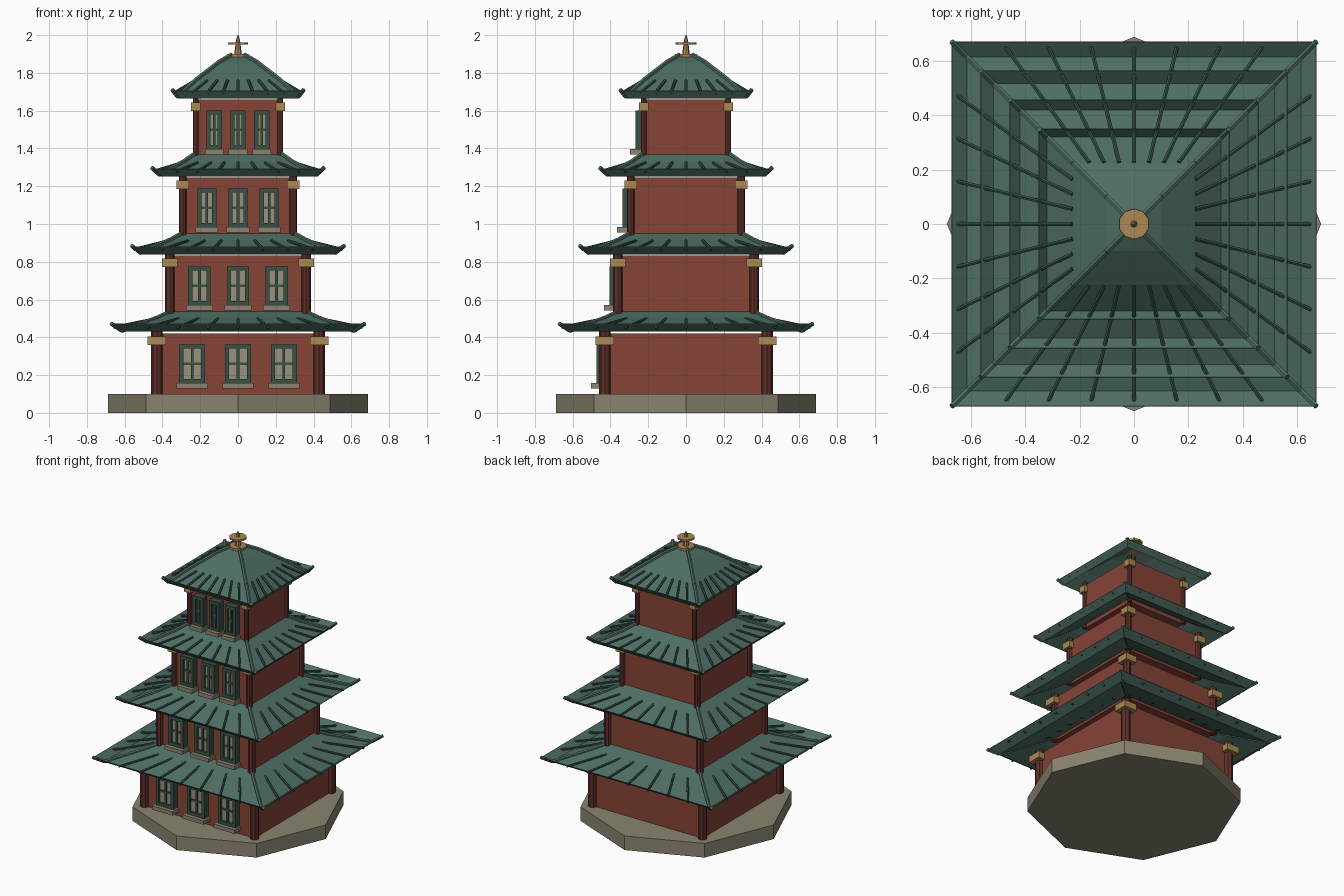
import bpy, bmesh, math
from mathutils import Matrix, Vector

cube = bpy.data.objects.get("Cube")
if cube:
    bpy.data.objects.remove(cube, do_unlink=True)


def material(name, code):
    def linear(c):
        c /= 255
        return c / 12.92 if c < 0.04 else ((c + 0.055) / 1.055) ** 2.4
    color = [linear(v) for v in bytes.fromhex(code)] + [1]
    m = bpy.data.materials.new(name)
    m.use_nodes = True
    m.diffuse_color = color
    m.node_tree.nodes["Principled BSDF"].inputs["Base Color"].default_value = color
    return m


STONE = material("stone", "8A8470")
WALL = material("red_wall", "86432F".replace("2F", "36"))
POST = material("dark_red_wood", "5E2F28")
ROOF = material("green_tile", "4E6E63")
RIB = material("dark_green_tile", "37524A")
FRAME = material("green_frame", "3A5145")
PANE = material("pale_pane", "98927E")
BRASS = material("brass", "AA8A55")


def finish(name, bm, mat):
    mesh = bpy.data.meshes.new(name)
    bmesh.ops.recalc_face_normals(bm, faces=bm.faces)
    bm.to_mesh(mesh)
    bm.free()
    mesh.materials.append(mat)
    obj = bpy.data.objects.new(name, mesh)
    bpy.context.collection.objects.link(obj)
    return obj


def box(bm, lo, hi):
    lo, hi = Vector(lo), Vector(hi)
    mat = Matrix.Translation((lo + hi) / 2) @ Matrix.Diagonal((hi - lo).to_4d())
    bmesh.ops.create_cube(bm, size=1, matrix=mat)


def rod(bm, a, b, r1, r2=None, sides=8, spin=0):
    a, b = Vector(a), Vector(b)
    turn = (b - a).to_track_quat('Z', 'Y').to_matrix().to_4x4()
    mat = Matrix.Translation((a + b) / 2) @ turn @ Matrix.Rotation(spin, 4, 'Z')
    bmesh.ops.create_cone(bm, cap_ends=True, segments=sides, radius1=r1,
                          radius2=r1 if r2 is None else r2,
                          depth=(b - a).length, matrix=mat)


CORNERS = [(1, 1), (-1, 1), (-1, -1), (1, -1)]


def add_walls(n, z, s):
    half = 0.43 * s
    bm = bmesh.new()
    box(bm, (-half, -half, z), (half, half, z + 0.32))
    finish(f"wall_{n}", bm, WALL)
    posts, brackets = bmesh.new(), bmesh.new()
    for cx, cy in CORNERS:
        x, y, b = cx * half, cy * half, 0.05 * s
        rod(posts, (x, y, z), (x, y, z + 0.34), 0.03 * s)
        box(brackets, (x - b, y - b, z + 0.26), (x + b, y + b, z + 0.305))
    finish(f"corner_posts_{n}", posts, POST)
    finish(f"post_brackets_{n}", brackets, BRASS)


def add_windows(n, z, s):
    wall_y = -0.43 * s
    front = wall_y - 0.045
    w = (0.115 * s + 0.022) / 2
    low, high, edge = z + 0.057, z + 0.263, 0.022
    frames, panes, sills = bmesh.new(), bmesh.new(), bmesh.new()
    for x in (-0.243 * s, 0, 0.243 * s):
        box(panes, (x - w + 0.01, front + 0.015, low + 0.01),
            (x + w - 0.01, wall_y, high - 0.01))
        for side in (-1, 1):
            outer, inner = x + side * w, x + side * (w - edge)
            box(frames, (min(outer, inner), front, low),
                (max(outer, inner), wall_y, high))
        for bottom in (low, high - edge):
            box(frames, (x - w + edge, front, bottom),
                (x + w - edge, wall_y, bottom + edge))
        mid = (low + high) / 2
        box(frames, (x - 0.007, front + 0.006, low + edge),
            (x + 0.007, wall_y, high - edge))
        box(frames, (x - w + edge, front + 0.008, mid - 0.007),
            (x + w - edge, wall_y, mid + 0.007))
        box(sills, (x - w * 1.2, front - 0.027, z + 0.03),
            (x + w * 1.2, wall_y, low))
    finish(f"window_frames_{n}", frames, FRAME)
    finish(f"window_panes_{n}", panes, PANE)
    finish(f"window_sills_{n}", sills, STONE)


def add_roof(n, z, s, profile):
    size = 0.67 * s
    rings = [(r * size, z + h) for r, h in profile]
    # square shell with an upturned lip
    bm = bmesh.new()
    loops = [[bm.verts.new((cx * r, cy * r, h)) for cx, cy in CORNERS]
             for r, h in rings]
    for a, b in zip(loops, loops[1:]):
        for i in range(4):
            j = (i + 1) % 4
            bm.faces.new((a[i], a[j], b[j], b[i]))
    shell = finish(f"roof_{n}", bm, ROOF)
    mod = shell.modifiers.new("thickness", 'SOLIDIFY')
    mod.thickness = 0.005
    # hip ridges along the corners
    bm = bmesh.new()
    for cx, cy in CORNERS:
        for (r0, h0), (r1, h1) in zip(rings, rings[1:]):
            rod(bm, (cx * r0, cy * r0, h0 + 0.004),
                (cx * r1, cy * r1, h1 + 0.004), 0.012, sides=6)
    finish(f"roof_hips_{n}", bm, ROOF)
    # tile ribs fanning out on each side
    bm = bmesh.new()
    r0, r1 = 0.65 * size, 0.98 * size
    h0, h1 = z + profile[2][1], z + 0.022
    for k in range(4):
        turn = Matrix.Rotation(k * math.pi / 2, 3, 'Z')
        for i in range(-3, 4):
            t = 0.242 * i
            rod(bm, turn @ Vector((t * r0, -r0, h0)),
                turn @ Vector((t * r1, -r1, h1)), 0.008, sides=6)
    finish(f"roof_ribs_{n}", bm, RIB)


# octagonal plinth
bm = bmesh.new()
rod(bm, (0, 0, 0), (0, 0, 0.1), 0.688)
finish("plinth", bm, STONE)

# four shrinking storeys
EAVE = [(1, 0.037), (0.918, 0), (0.64, 0.068), (0.5, 0.112)]
CROWN = [(1, 0.037), (0.918, 0), (0.64, 0.09), (0.286, 0.185), (0.1, 0.222)]
for level in range(4):
    base = 0.1 + 0.413 * level
    scale = 1 - 0.16 * level
    add_walls(level + 1, base, scale)
    add_windows(level + 1, base, scale)
    add_roof(level + 1, base + 0.331, scale, CROWN if level == 3 else EAVE)

# finial
bm = bmesh.new()
rod(bm, (0, 0, 1.884), (0, 0, 1.9), 0.058, sides=10)
rod(bm, (0, 0, 1.9), (0, 0, 1.97), 0.02, 0.011)
rod(bm, (0, 0, 1.95), (0, 0, 1.962), 0.056, sides=10)
rod(bm, (0, 0, 1.97), (0, 0, 2.0), 0.011, 0.003)
finish("finial", bm, BRASS)
